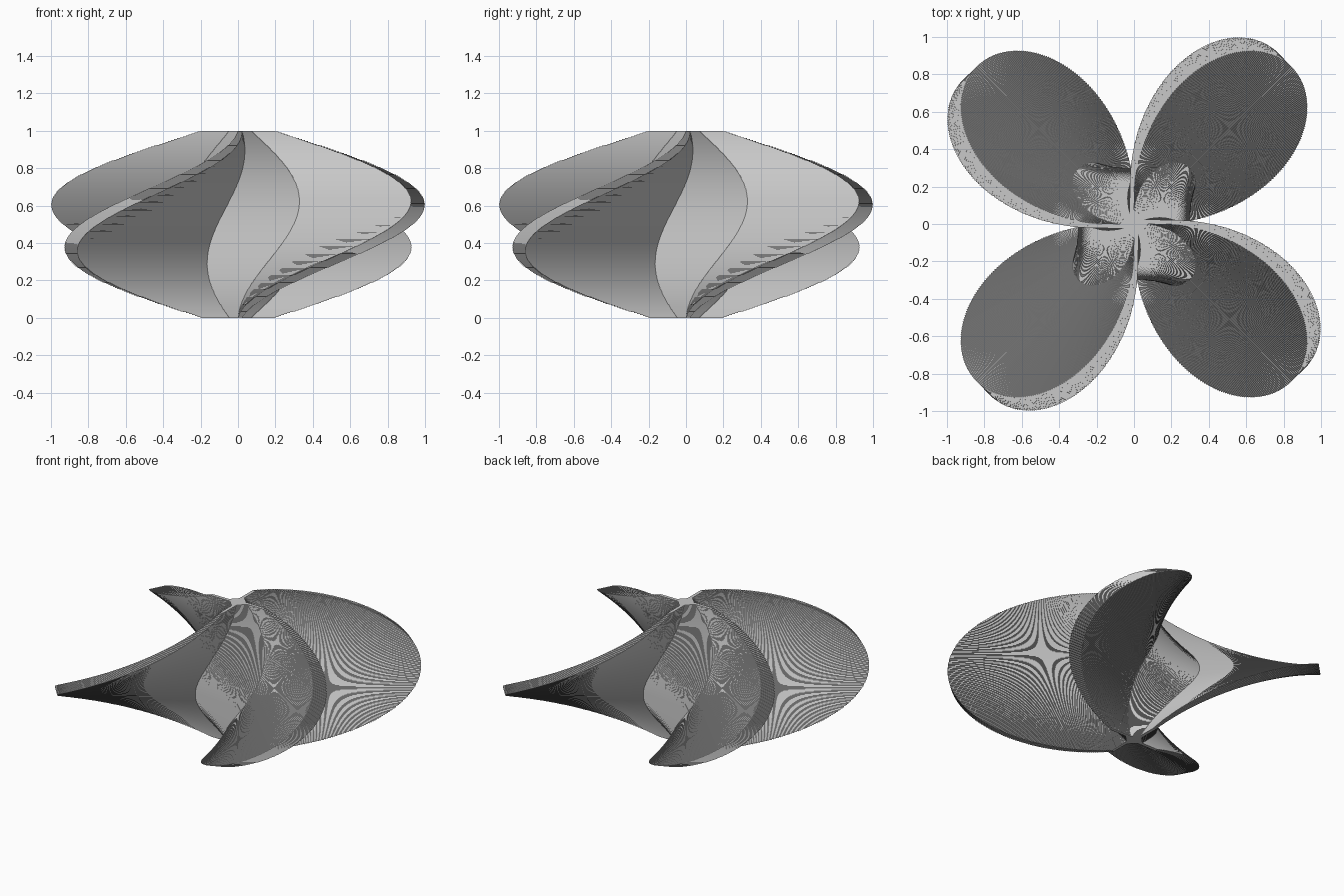
import bpy, bmesh, math
from mathutils import Matrix, Vector

cube = bpy.data.objects.get("Cube")
if cube:
    bpy.data.objects.remove(cube, do_unlink=True)

LAYERS = 200
HEIGHT = 1.0
ARMS = 4
CORE = 0.355        # corner radius of the diamond core
BLADE = 0.113       # blade thickness, relative to its length
SLICE_TWIST = 0.5   # share of the turn made inside a slice, the rest is a step

# One flat grey for the whole rotor
grey = bpy.data.materials.new("light_grey")
grey.use_nodes = True
colour = (0.58, 0.58, 0.58, 1)
grey.diffuse_color = colour
grey.node_tree.nodes["Principled BSDF"].inputs["Base Color"].default_value = colour


def cross_section():
    """Diamond core with four blades, each offset to one side of its radius."""
    arm = [Vector((CORE, 0, 0)), Vector((1, 0, 0)),
           Vector((1, BLADE, 0)), Vector((CORE - BLADE, BLADE, 0))]
    return [Matrix.Rotation(j * math.tau / ARMS, 3, "Z") @ p
            for j in range(ARMS) for p in arm]


def add_slice(bm, outline, index):
    """A thin, slightly twisted slice of the outline, swollen by height."""
    size = 0.2 + 0.99 * math.sin(math.pi * index / (LAYERS - 1))
    rings = []
    for turn, level in ((index, index), (index + SLICE_TWIST, index + 1)):
        spin = Matrix.Rotation(turn / LAYERS * math.pi / 2, 3, "Z") * size
        lift = Vector((0, 0, level * HEIGHT / LAYERS))
        rings.append([bm.verts.new(spin @ p + lift) for p in outline])
    low, high = rings
    bm.faces.new(list(reversed(low)))
    bm.faces.new(high)
    n = len(outline)
    for i in range(n):
        k = (i + 1) % n
        bm.faces.new((low[i], low[k], high[k], high[i]))


# Stack of slices forming the twisted rotor
bm = bmesh.new()
section = cross_section()
for i in range(LAYERS):
    add_slice(bm, section, i)

mesh = bpy.data.meshes.new("twisted_rotor")
bm.to_mesh(mesh)
bm.free()
mesh.materials.append(grey)
rotor = bpy.data.objects.new("twisted_rotor", mesh)
bpy.context.collection.objects.link(rotor)
